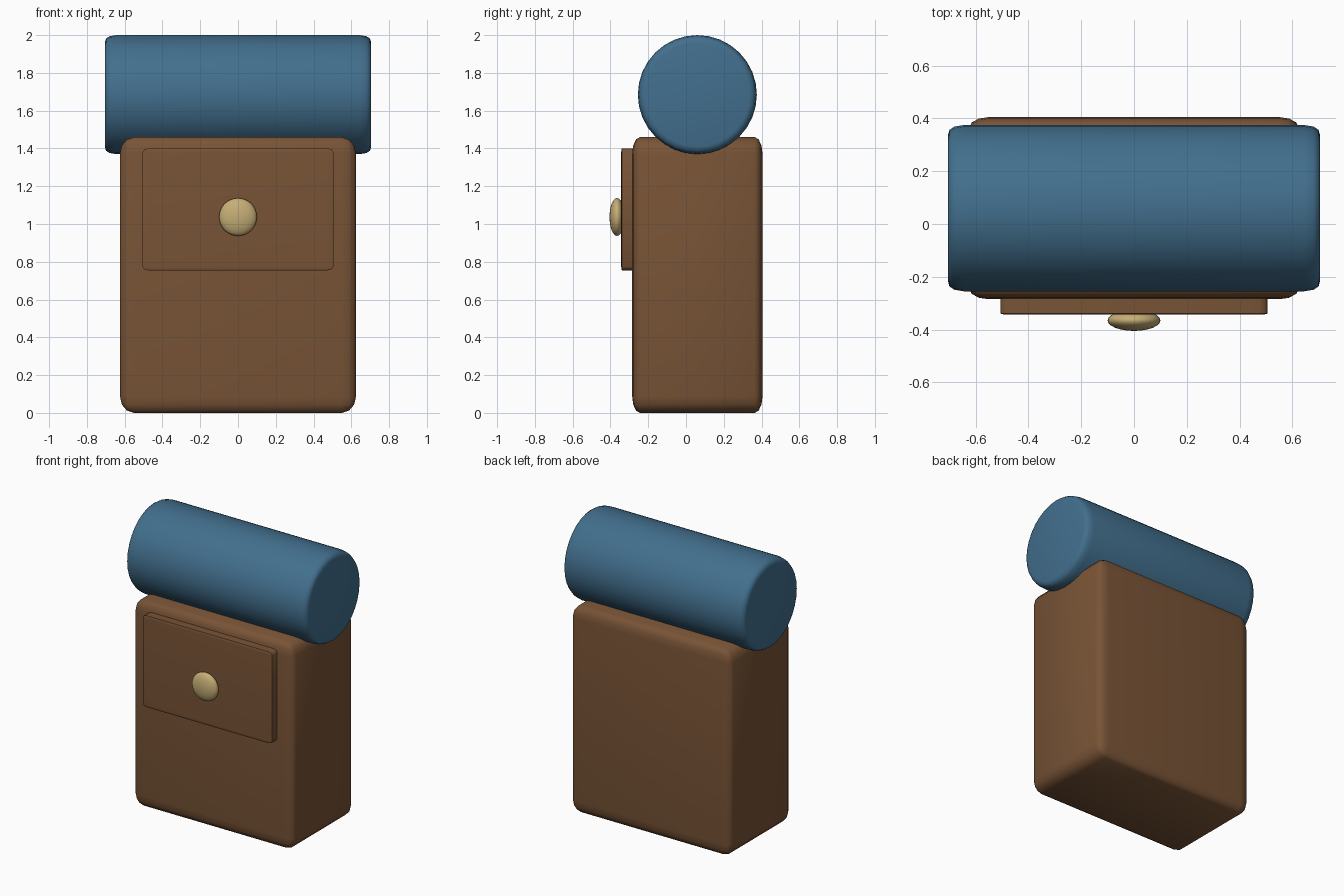
import bpy, bmesh, math

if "Cube" in bpy.data.objects:
    bpy.data.objects.remove(bpy.data.objects["Cube"])


def material(name, rgb):
    m = bpy.data.materials.new(name)
    m.diffuse_color = (*rgb, 1)
    m.use_nodes = True
    m.node_tree.nodes["Principled BSDF"].inputs["Base Color"].default_value = m.diffuse_color
    return m


leather = material("brown leather", (0.19, 0.088, 0.037))
cloth = material("blue cloth", (0.055, 0.16, 0.27))
brass = material("pale brass", (0.56, 0.42, 0.18))


def finish(name, bm, mat, angle=50):
    bmesh.ops.recalc_face_normals(bm, faces=bm.faces)
    me = bpy.data.meshes.new(name)
    bm.to_mesh(me)
    bm.free()
    ob = bpy.data.objects.new(name, me)
    bpy.context.collection.objects.link(ob)
    me.materials.append(mat)
    bpy.ops.object.select_all(action='DESELECT')
    ob.select_set(True)
    bpy.context.view_layer.objects.active = ob
    bpy.ops.object.shade_smooth_by_angle(angle=math.radians(angle))
    return ob


def rounded_box(name, lo, hi, bevel, segments, mat):
    """Unit cube bevelled first, then stretched, so rounding follows the size."""
    bm = bmesh.new()
    bmesh.ops.create_cube(bm, size=1)
    bmesh.ops.bevel(bm, geom=bm.edges[:], offset=bevel, segments=segments,
                    profile=0.5, affect='EDGES')
    for v in bm.verts:
        v.co = [(a + b) / 2 + c * (b - a) for a, b, c in zip(lo, hi, v.co)]
    return finish(name, bm, mat)


# Main bag and front flap
rounded_box("bag_body", (-0.625, -0.285, 0), (0.625, 0.405, 1.46), 0.06, 3, leather)
rounded_box("front_flap", (-0.505, -0.343, 0.755), (0.505, -0.24, 1.4), 0.03, 2, leather)

# Bedroll: bevelled profile spun around the x axis
bm = bmesh.new()
profile = [(0.705, 0.275), (0.699, 0.297), (0.68, 0.309), (0.645, 0.315)]
profile += [(-x, r) for x, r in reversed(profile)]
N = 32
rings = [[bm.verts.new((x, 0.06 + r * math.cos(2 * math.pi * i / N),
                        1.685 + r * math.sin(2 * math.pi * i / N)))
          for i in range(N)] for x, r in profile]
for a, b in zip(rings, rings[1:]):
    for i in range(N):
        j = (i + 1) % N
        bm.faces.new((a[i], a[j], b[j], b[i]))
bm.faces.new(rings[0])
bm.faces.new(rings[-1])
finish("bedroll", bm, cloth, 60)

# Flap button: flattened ball
bm = bmesh.new()
bmesh.ops.create_uvsphere(bm, u_segments=24, v_segments=16, radius=1)
for v in bm.verts:
    v.co = (v.co.x * 0.1, -0.365 + v.co.y * 0.04, 1.037 + v.co.z * 0.1)
finish("flap_button", bm, brass, 60)
